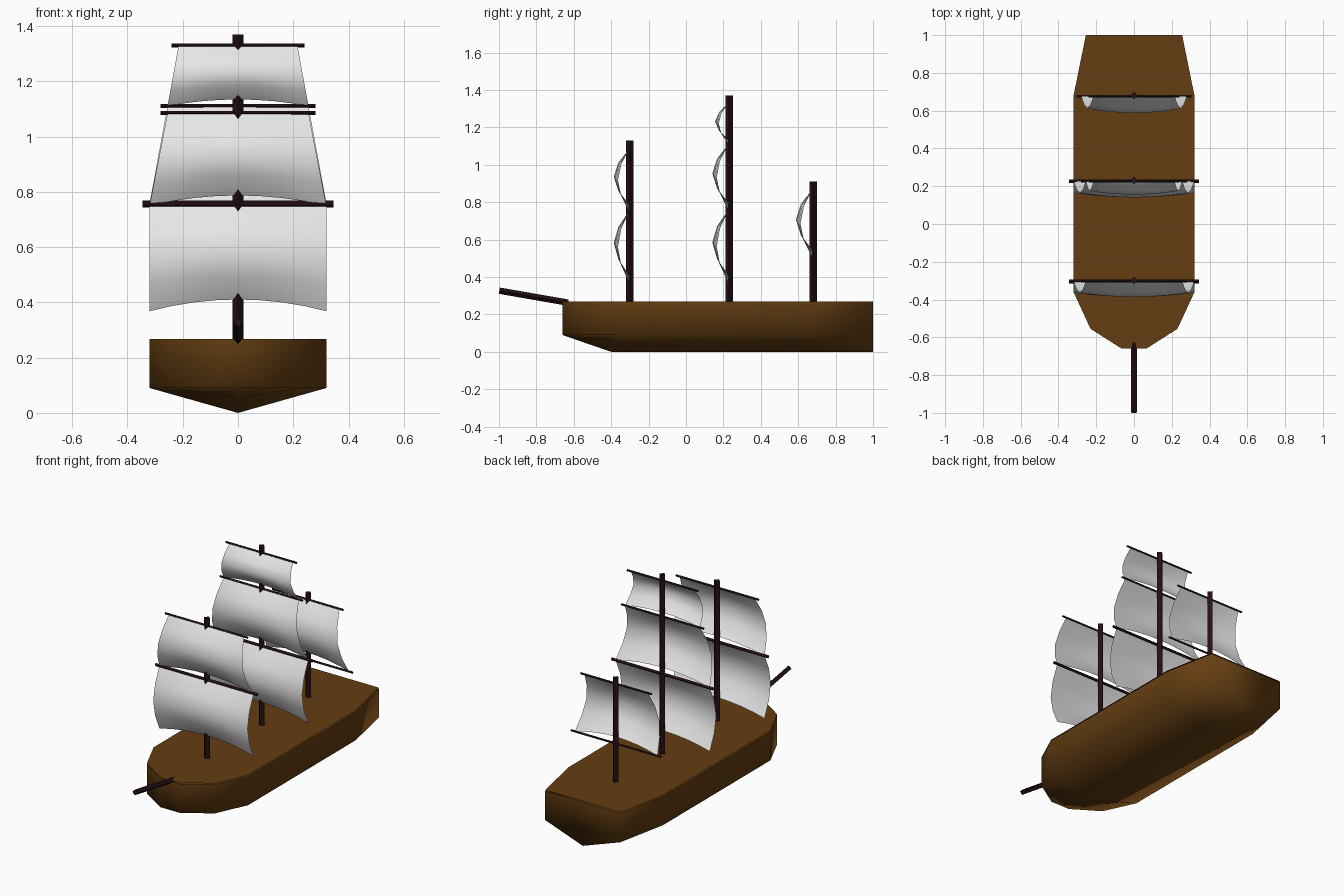
import bpy, bmesh, math
from mathutils import Vector

if "Cube" in bpy.data.objects:
    bpy.data.objects.remove(bpy.data.objects["Cube"], do_unlink=True)


def material(name, rgb):
    m = bpy.data.materials.new(name)
    m.use_nodes = True
    m.diffuse_color = (*rgb, 1)
    m.node_tree.nodes["Principled BSDF"].inputs["Base Color"].default_value = (*rgb, 1)
    return m


WOOD = material("brown wood", (0.13, 0.048, 0.006))
DARK = material("dark wood", (0.017, 0.005, 0.006))
CLOTH = material("sail cloth", (0.8, 0.8, 0.8))


def finish(name, bm, mat, smooth=False, fix_normals=True):
    if fix_normals:
        bmesh.ops.recalc_face_normals(bm, faces=bm.faces[:])
    mesh = bpy.data.meshes.new(name)
    bm.to_mesh(mesh)
    bm.free()
    mesh.materials.append(mat)
    for p in mesh.polygons:
        p.use_smooth = smooth
    obj = bpy.data.objects.new(name, mesh)
    bpy.context.collection.objects.link(obj)


def spar(name, a, b, radius):
    """Four-sided pole set on its corner, from a to b."""
    a, b = Vector(a), Vector(b)
    axis = (b - a).normalized()
    side = Vector((1, 0, 0)) if abs(axis.x) < 0.5 else Vector((0, 1, 0))
    up = axis.cross(side)
    bm = bmesh.new()
    bmesh.ops.create_cone(bm, cap_ends=True, segments=4, radius1=radius,
                          radius2=radius, depth=(b - a).length)
    for v in bm.verts:
        v.co = (a + b) / 2 + side * v.co.x + up * v.co.y + axis * v.co.z
    finish(name, bm, DARK)


# Half outline of the deck, stern to bow, and the keel point under each corner
HALF = [(0.255, 1.0), (0.32, 0.68), (0.32, -0.36), (0.23, -0.555), (0.065, -0.66)]
KEEL = [(1.0, 0), (0.68, 0), (-0.40, 0), (-0.56, 0.055), (-0.66, 0.09)]
OUTLINE = HALF + [(-x, y) for x, y in reversed(HALF)]
RAIL_LOW, RAIL_TOP, CHINE = 0.268, 0.283, 0.09

# Hull: upright sides above a shallow V bottom
bm = bmesh.new()
keel = [bm.verts.new((0, y, z)) for y, z in KEEL]
sides = []
for s in (1, -1):
    top = [bm.verts.new((s * x, y, RAIL_LOW)) for x, y in HALF]
    low = [bm.verts.new((s * x, y, CHINE)) for x, y in HALF]
    for i in range(len(HALF) - 1):
        bm.faces.new((top[i], top[i + 1], low[i + 1], low[i]))
        bm.faces.new((low[i], low[i + 1], keel[i + 1], keel[i]))
    sides.append((top, low))
(top_l, low_l), (top_r, low_r) = sides
for i in (0, -1):
    bm.faces.new((top_l[i], low_l[i], keel[i], low_r[i], top_r[i]))
finish("hull", bm, WOOD, smooth=True)

# Deck
bm = bmesh.new()
bm.faces.new([bm.verts.new((x, y, 0.274)) for x, y in reversed(OUTLINE)])
finish("deck", bm, WOOD, fix_normals=False)

# Rail around the deck edge
bm = bmesh.new()
inner = bm.faces.new([bm.verts.new((x, y, RAIL_LOW)) for x, y in OUTLINE])
bm.normal_update()
bmesh.ops.inset_region(bm, faces=[inner], thickness=0.035)
bmesh.ops.delete(bm, geom=[inner], context="FACES_ONLY")
grown = bmesh.ops.extrude_face_region(bm, geom=bm.faces[:], use_keep_orig=True)
for v in grown["geom"]:
    if isinstance(v, bmesh.types.BMVert):
        v.co.z = RAIL_TOP
finish("rail", bm, DARK)

# Bowsprit
spar("bowsprit", (0, -0.998, 0.327), (0, -0.63, 0.263), 0.017)


def sail(name, y, z_top, z_low, w_top, w_low, bulge):
    """Billowing sheet with an arched foot."""
    cols, rows = 8, 4
    arch = 0.11 * (z_top - z_low)
    bm = bmesh.new()
    grid = []
    for r in range(rows + 1):
        t = r / rows
        row = []
        for c in range(cols + 1):
            u = 2 * c / cols - 1
            mid = 1 - u * u
            row.append(bm.verts.new((
                u * (w_top + (w_low - w_top) * t),
                y - bulge * (0.73 + 0.27 * mid) * math.sin(math.pi * t),
                z_top + (z_low + arch * mid - z_top) * t)))
        grid.append(row)
    for r in range(rows):
        for c in range(cols):
            bm.faces.new((grid[r][c], grid[r + 1][c],
                          grid[r + 1][c + 1], grid[r][c + 1]))
    finish(name, bm, CLOTH, smooth=True, fix_normals=False)


# Masts: name, y, height, yards (z, half length, radius), sails (top, foot, half widths, bulge)
RIG = [
    ("fore", -0.30, 1.13,
     [(1.085, 0.28, 0.007), (0.753, 0.345, 0.01)],
     [(1.085, 0.75, 0.255, 0.32, 0.082), (0.753, 0.368, 0.32, 0.32, 0.082)]),
    ("main", 0.23, 1.37,
     [(1.33, 0.24, 0.007), (1.11, 0.28, 0.007), (0.758, 0.345, 0.01)],
     [(1.33, 1.11, 0.215, 0.255, 0.07), (1.11, 0.758, 0.255, 0.32, 0.085),
      (0.758, 0.368, 0.32, 0.32, 0.085)]),
    ("mizzen", 0.68, 0.91,
     [(0.87, 0.24, 0.007), (0.503, 0.305, 0.007)],
     [(0.87, 0.503, 0.215, 0.28, 0.088)]),
]
for mast, y, height, yards, sails in RIG:
    spar(mast + "_mast", (0, y, 0.26), (0, y, height), 0.02)
    for n, (z, half, radius) in enumerate(yards, 1):
        spar(f"{mast}_yard_{n}", (-half, y - 0.004, z), (half, y - 0.004, z), radius)
    for n, (z1, z0, w1, w0, bulge) in enumerate(sails, 1):
        sail(f"{mast}_sail_{n}", y - 0.004, z1, z0, w1, w0, bulge)
